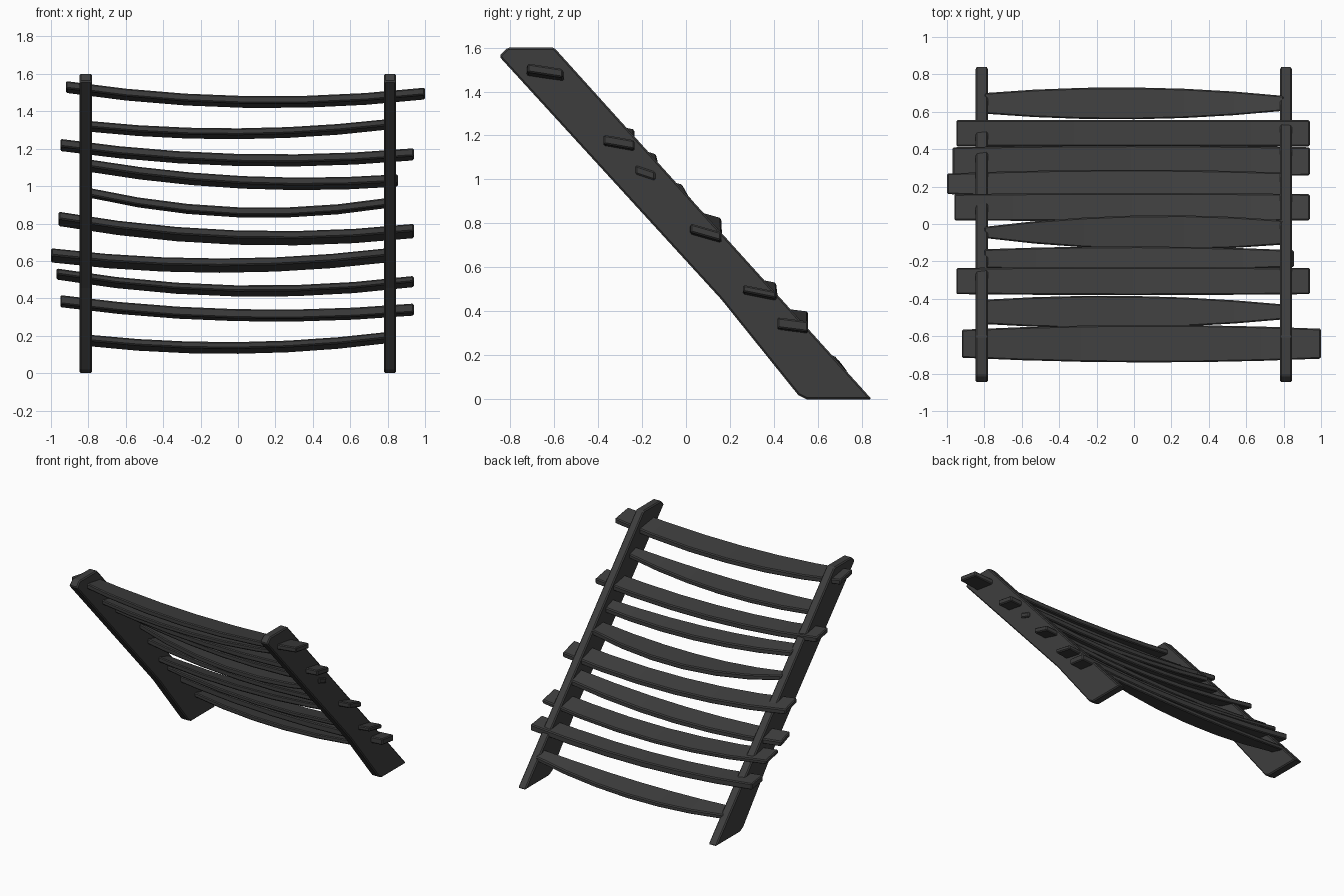
import bpy
import bmesh
from math import radians

cube = bpy.data.objects.get("Cube")
if cube:
    bpy.data.objects.remove(cube, do_unlink=True)

charcoal = bpy.data.materials.new("charcoal_wood")
charcoal.use_nodes = True
shade = (0.048, 0.048, 0.048, 1)
charcoal.diffuse_color = shade
charcoal.node_tree.nodes["Principled BSDF"].inputs["Base Color"].default_value = shade


def loft(name, sections, bevel):
    """Skin a list of matching closed cross-sections and cap both ends."""
    bm = bmesh.new()
    rings = [[bm.verts.new(p) for p in ring] for ring in sections]
    for a, b in zip(rings, rings[1:]):
        for i in range(len(a)):
            j = (i + 1) % len(a)
            bm.faces.new((a[i], a[j], b[j], b[i]))
    bm.faces.new(rings[0])
    bm.faces.new(rings[-1])
    bmesh.ops.recalc_face_normals(bm, faces=bm.faces)
    mesh = bpy.data.meshes.new(name)
    bm.to_mesh(mesh)
    bm.free()
    mesh.materials.append(charcoal)
    obj = bpy.data.objects.new(name, mesh)
    bpy.context.collection.objects.link(obj)
    mod = obj.modifiers.new("worn_edges", "BEVEL")
    mod.width = bevel
    mod.segments = 1
    mod.limit_method = "ANGLE"
    mod.angle_limit = radians(40)
    return obj


# Leaning side rails: one (y, z) outline given thickness along x
rail_outline = [(-0.85, 1.56), (-0.81, 1.6), (-0.6, 1.6), (0.845, 0),
                (0.55, 0), (0.51, 0.02), (0.16, 0.455)]
for name, inner, outer in (("right_rail", -0.78, -0.848), ("left_rail", 0.78, 0.845)):
    loft(name, [[(x, y, z) for y, z in rail_outline] for x in (inner, outer)], 0.008)


def rung(name, span, heights, centre, widths, drop, thick, steps=6):
    """Sagging plank whose height and width follow a parabola along its length."""
    def blend(values, t):
        a, m, b = values
        return a * (1 - t) * (1 - 2 * t) + m * 4 * t * (1 - t) + b * t * (2 * t - 1)

    sections = []
    for i in range(steps + 1):
        t = i / steps
        x = span[0] + (span[1] - span[0]) * t
        z = blend(heights, t)
        half = blend(widths, t) / 2
        front, back = z + drop / 2, z - drop / 2
        h = thick / 2
        sections.append([(x, centre - half, front - h), (x, centre + half, back - h),
                         (x, centre + half, back + h), (x, centre - half, front + h)])
    return loft(name, sections, 0.007)


# Rungs from top to bottom: x span, heights, y centre, widths, drop to the back, thickness
rungs = [
    ((-0.92, 1.0), (1.53, 1.45, 1.495), -0.64, (0.15, 0.2, 0.16), 0.025, 0.04),
    ((-0.8, 0.8), (1.32, 1.28, 1.33), -0.47, (0.13, 0.17, 0.08), 0.025, 0.035),
    ((-0.95, 0.94), (1.22, 1.14, 1.17), -0.305, (0.14, 0.15, 0.14), 0.025, 0.042),
    ((-0.8, 0.855), (1.11, 1.02, 1.03), -0.185, (0.1, 0.13, 0.09), 0.03, 0.04),
    ((-0.8, 0.8), (0.965, 0.86, 0.91), -0.045, (0.06, 0.18, 0.13), 0.015, 0.04),
    ((-0.96, 0.94), (0.825, 0.725, 0.76), 0.09, (0.14, 0.15, 0.14), 0.04, 0.04),
    ((-1.0, 0.8), (0.63, 0.575, 0.63), 0.215, (0.11, 0.15, 0.12), 0.04, 0.04),
    ((-0.97, 0.94), (0.53, 0.44, 0.49), 0.335, (0.15, 0.17, 0.15), 0.03, 0.032),
    ((-0.95, 0.94), (0.385, 0.31, 0.34), 0.485, (0.14, 0.14, 0.14), 0.018, 0.048),
    ((-0.8, 0.8), (0.175, 0.135, 0.19), 0.645, (0.11, 0.17, 0.08), 0.03, 0.035),
]
for number, spec in enumerate(rungs, 1):
    rung(f"rung_{number}", *spec)
